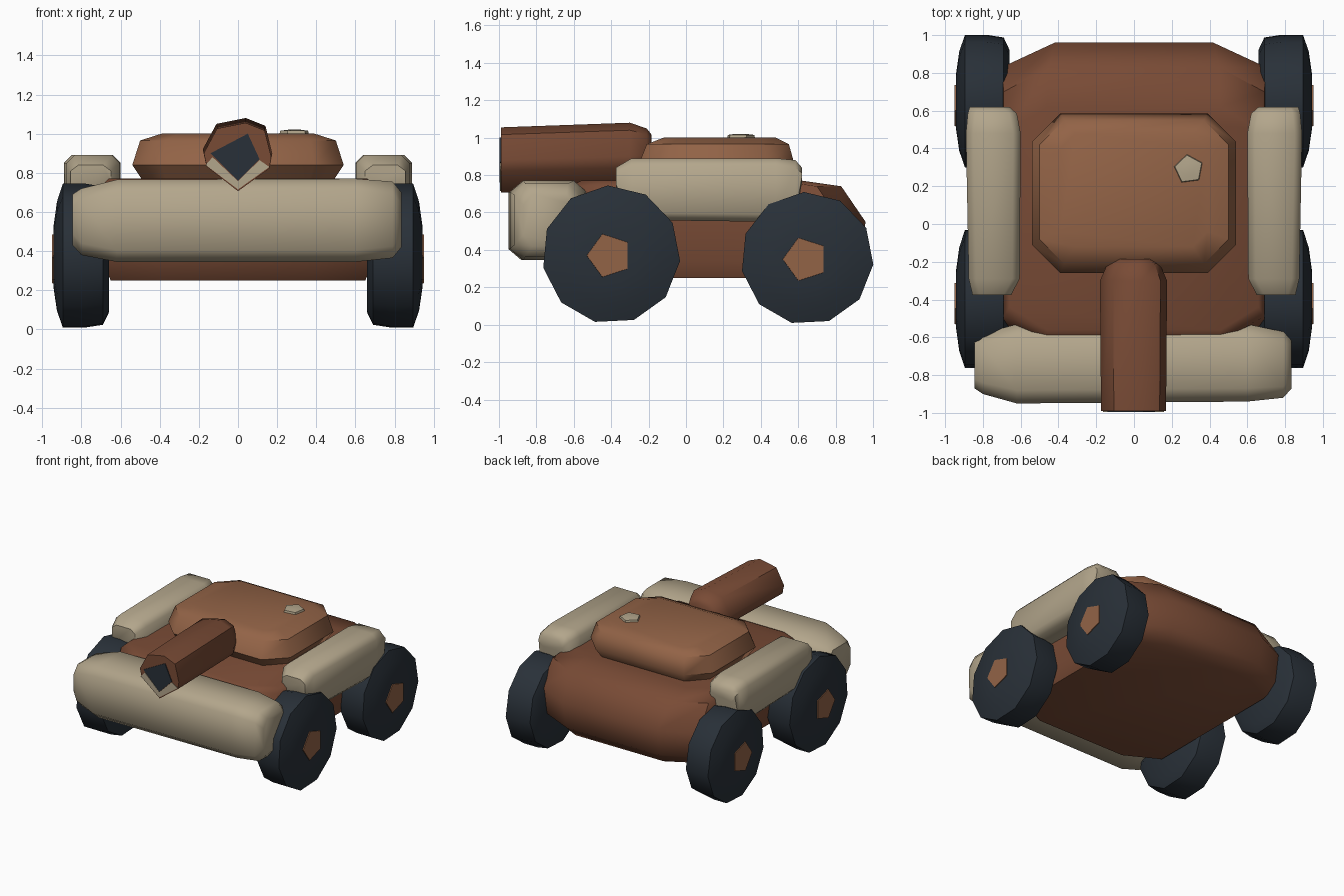
import bpy, bmesh, math


def mat(name, rgb):
    m = bpy.data.materials.new(name)
    m.diffuse_color = (*rgb, 1)
    return m


BROWN = mat("brown", (0.19, 0.07, 0.036))
COPPER = mat("copper", (0.29, 0.125, 0.062))
TAN = mat("tan", (0.45, 0.38, 0.26))
DARK = mat("dark", (0.022, 0.03, 0.04))


def octagon(a0, a1, b0, b1, ca, cb):
    """Rectangle with cut corners."""
    return [(a0 + ca, b0), (a1 - ca, b0), (a1, b0 + cb), (a1, b1 - cb),
            (a1 - ca, b1), (a0 + ca, b1), (a0, b1 - cb), (a0, b0 + cb)]


def ngon(n, r, ca, cb, start=0.0):
    return [(ca + r * math.cos(start + 2 * math.pi * i / n),
             cb + r * math.sin(start + 2 * math.pi * i / n)) for i in range(n)]


def loft(name, axis, sections, material, angle=48, mirror=False):
    """Skin a list of (position along axis, 2D outline) and cap both ends."""
    place = {"x": lambda t, a, b: (t, a, b),
             "y": lambda t, a, b: (a, t, b),
             "z": lambda t, a, b: (a, b, t)}[axis]
    bm = bmesh.new()
    rings = [[bm.verts.new(place(t, a, b)) for a, b in pts] for t, pts in sections]
    for r0, r1 in zip(rings, rings[1:]):
        for i in range(len(r0)):
            j = (i + 1) % len(r0)
            bm.faces.new((r0[i], r0[j], r1[j], r1[i]))
    bm.faces.new(rings[0])
    bm.faces.new(rings[-1])
    bmesh.ops.recalc_face_normals(bm, faces=bm.faces)
    me = bpy.data.meshes.new(name)
    bm.to_mesh(me)
    bm.free()
    for p in me.polygons:
        p.use_smooth = True
    me.set_sharp_from_angle(angle=math.radians(angle))
    me.materials.append(material)
    ob = bpy.data.objects.new(name, me)
    bpy.context.collection.objects.link(ob)
    if mirror:
        ob.modifiers.new("mirror", "MIRROR").use_mirror_merge = False
    return ob


# Hull, stacked upwards
loft("hull", "z", [
    (0.25, octagon(-0.65, 0.65, -0.60, 0.84, 0.26, 0.14)),
    (0.34, octagon(-0.69, 0.69, -0.66, 0.93, 0.28, 0.13)),
    (0.55, octagon(-0.70, 0.70, -0.68, 0.96, 0.28, 0.13)),
    (0.74, octagon(-0.69, 0.69, -0.62, 0.83, 0.24, 0.13)),
    (0.77, octagon(-0.66, 0.66, -0.56, 0.62, 0.20, 0.12))], BROWN)

# Turret
loft("turret", "z", [
    (0.75, octagon(-0.48, 0.48, -0.20, 0.53, 0.12, 0.13)),
    (0.84, octagon(-0.54, 0.54, -0.26, 0.585, 0.15, 0.15)),
    (0.965, octagon(-0.50, 0.50, -0.21, 0.55, 0.13, 0.13)),
    (1.00, octagon(-0.39, 0.39, -0.12, 0.48, 0.08, 0.08))], COPPER)

# Hatch knob
loft("hatch_knob", "z", [
    (0.99, ngon(5, 0.082, 0.29, 0.29, 1.7)),
    (1.015, ngon(5, 0.075, 0.29, 0.29, 1.7)),
    (1.02, ngon(5, 0.035, 0.29, 0.29, 1.7))], TAN)

# Front bumper
loft("bumper", "x", [
    (-0.845, octagon(-0.87, -0.60, 0.43, 0.69, 0.05, 0.06)),
    (-0.80, octagon(-0.90, -0.58, 0.38, 0.72, 0.06, 0.06)),
    (-0.62, octagon(-0.95, -0.53, 0.345, 0.765, 0.07, 0.06)),
    (0.60, octagon(-0.94, -0.53, 0.345, 0.77, 0.07, 0.06)),
    (0.79, octagon(-0.92, -0.57, 0.365, 0.755, 0.06, 0.06)),
    (0.835, octagon(-0.87, -0.59, 0.42, 0.70, 0.05, 0.06))], TAN)

# Side fenders
loft("fenders", "y", [
    (-0.375, octagon(0.65, 0.855, 0.72, 0.84, 0.04, 0.03)),
    (-0.29, octagon(0.605, 0.875, 0.56, 0.89, 0.04, 0.04)),
    (0.48, octagon(0.60, 0.89, 0.55, 0.89, 0.04, 0.04)),
    (0.585, octagon(0.62, 0.88, 0.56, 0.88, 0.04, 0.04)),
    (0.62, octagon(0.66, 0.87, 0.76, 0.84, 0.04, 0.03))], TAN, mirror=True)

# Wheels and hubs
for tag, y, z, r in (("front", -0.40, 0.375, 0.37), ("rear", 0.648, 0.355, 0.355)):
    prof = [(0.66, 0.78), (0.69, 0.96), (0.78, 1.0), (0.895, 1.0), (0.925, 0.75), (0.943, 0.40)]
    loft(tag + "_wheels", "x",
         [(x, ngon(11, r * k, y, z, 1.62)) for x, k in prof], DARK, mirror=True)
    loft(tag + "_hubs", "x",
         [(x, ngon(5, k, y - 0.01, z - 0.005, math.pi)) for x, k in ((0.92, 0.125), (0.949, 0.12))],
         COPPER, mirror=True)

# Gun barrel with dark bore and pale lower lip
outline = [(0.04, 1.08), (0.14, 1.04), (0.175, 0.90), (0.165, 0.84),
           (0.0, 0.72), (-0.165, 0.85), (-0.18, 0.92), (-0.11, 1.05)]


def section(k, cz=0.92, dz=0.0):
    return [(x * k, cz + dz + (z - cz) * k) for x, z in outline]


loft("barrel", "y", [(-0.99, section(0.97, dz=-0.02)), (-0.30, section(1.0)),
                     (-0.21, section(0.78, 0.94)), (-0.185, section(0.55, 0.94))], BROWN)
bore = [(-0.14, 0.90), (0.05, 1.0), (0.11, 0.87), (0.0, 0.76)]
loft("bore", "y", [(-0.996, bore), (-0.95, bore)], DARK)
lip = [(-0.165, 0.84), (-0.13, 0.88), (0.0, 0.757), (0.11, 0.865), (0.16, 0.83), (0.0, 0.715)]
loft("muzzle_lip", "y", [(-0.994, lip), (-0.96, lip)], TAN)
